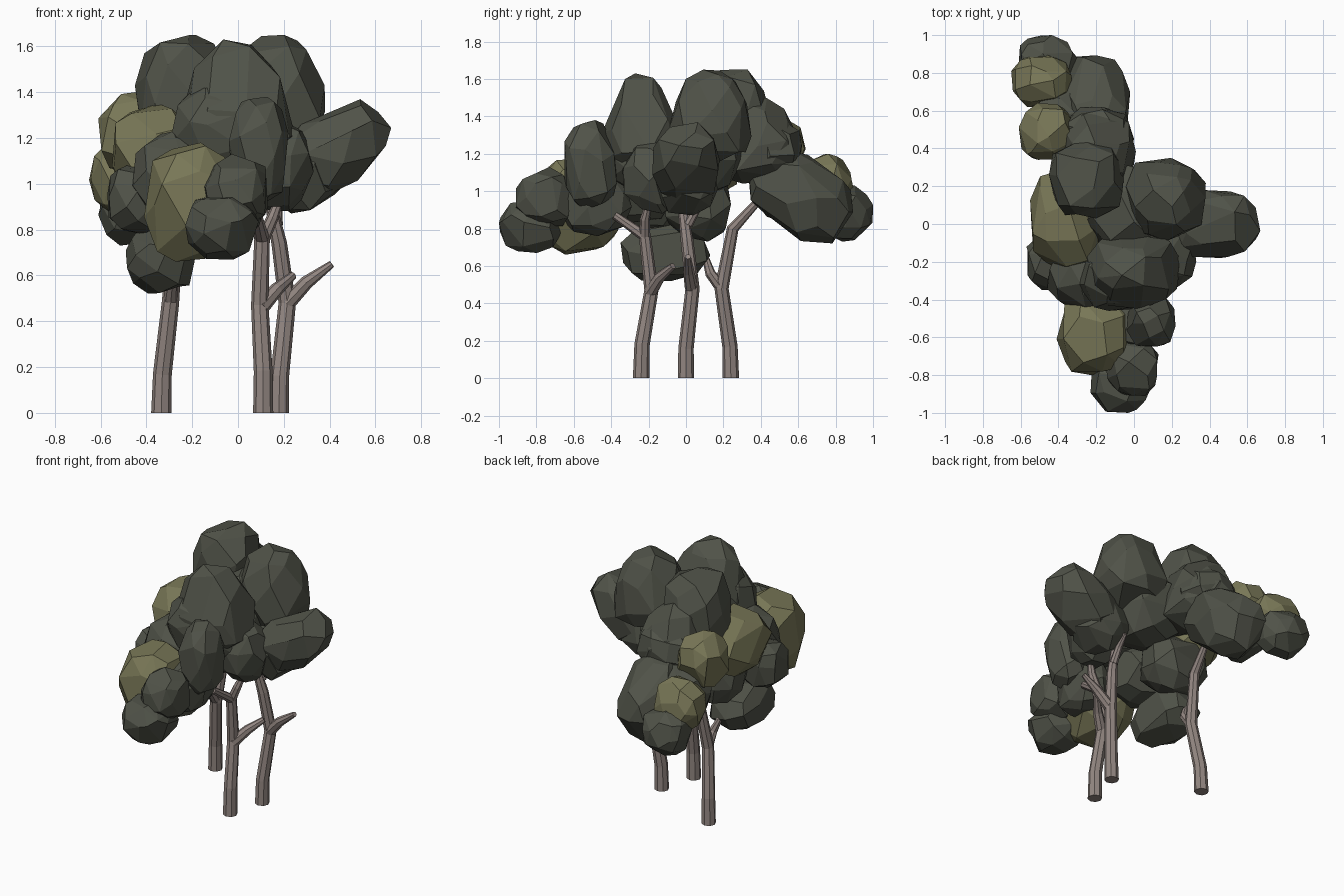
import bpy, bmesh, random
from math import sin, cos, pi, sqrt, radians
from mathutils import Vector, Euler

if "Cube" in bpy.data.objects:
    bpy.data.objects.remove(bpy.data.objects["Cube"])

random.seed(11)


def material(name, rgb):
    m = bpy.data.materials.new(name)
    m.diffuse_color = (*rgb, 1)
    m.use_nodes = True
    m.node_tree.nodes["Principled BSDF"].inputs["Base Color"].default_value = m.diffuse_color
    return m


BARK = material("bark", (0.29, 0.24, 0.22))
DARK = material("dark_leaves", (0.08, 0.085, 0.065))
OLIVE = material("olive_leaves", (0.19, 0.185, 0.095))


def finish(bm, name, mat):
    bmesh.ops.recalc_face_normals(bm, faces=bm.faces)
    me = bpy.data.meshes.new(name)
    bm.to_mesh(me)
    bm.free()
    me.materials.append(mat)
    ob = bpy.data.objects.new(name, me)
    bpy.context.collection.objects.link(ob)


def tube(bm, path, sides=8):
    """Tapered faceted limb; path points are (x, y, z, radius)."""
    pts = [Vector(p[:3]) for p in path]
    rings = []
    for i, p in enumerate(pts):
        d = (pts[min(i + 1, len(pts) - 1)] - pts[max(i - 1, 0)]).normalized()
        if p.z == 0:
            d = Vector((0, 0, 1))
        u = Vector((0, 1, 0)).cross(d).normalized()
        v = d.cross(u)
        r = path[i][3]
        rings.append([bm.verts.new(p + r * (u * cos(2 * pi * k / sides) + v * sin(2 * pi * k / sides)))
                      for k in range(sides)])
    for a, b in zip(rings, rings[1:]):
        for k in range(sides):
            j = (k + 1) % sides
            bm.faces.new((a[k], a[j], b[j], b[k]))
    bm.faces.new(rings[0])
    bm.faces.new(rings[-1])


def tree(name, limbs):
    bm = bmesh.new()
    for limb in limbs:
        tube(bm, limb)
    finish(bm, name, BARK)


def clump(name, centre, size, mat=DARK, tilt=(0, 0, 0), taper=0.0, n=34):
    """Faceted leaf mass: hull of jittered, slightly boxy sphere points fitted to
    the given half sizes; taper narrows the top and widens the base."""
    pts = []
    for i in range(n):
        z = 1 - 2 * (i + 0.5) / n
        a = i * 2.39996 + random.uniform(-0.3, 0.3)
        r = sqrt(1 - z * z)
        pts.append(Vector((r * cos(a), r * sin(a), z)) * random.uniform(0.95, 1.1))
    spin = Euler([random.uniform(0, 6) for _ in range(3)])
    for p in pts:
        p.rotate(spin)
        for k in range(3):
            p[k] = (1 if p[k] > 0 else -1) * abs(p[k]) ** 0.85
        p.x *= 1 - taper * p.z
        p.y *= 1 - taper * p.z
    lo = [min(p[k] for p in pts) for k in range(3)]
    hi = [max(p[k] for p in pts) for k in range(3)]
    rot = Euler([radians(t) for t in tilt])
    bm = bmesh.new()
    for p in pts:
        q = Vector([((p[k] - lo[k]) / (hi[k] - lo[k]) * 2 - 1) * size[k] for k in range(3)])
        q.rotate(rot)
        bm.verts.new(q + Vector(centre))
    bmesh.ops.convex_hull(bm, input=bm.verts)
    loose = [v for v in bm.verts if not v.link_faces]
    bmesh.ops.delete(bm, geom=loose, context='VERTS')
    bmesh.ops.dissolve_limit(bm, angle_limit=radians(16), verts=bm.verts, edges=bm.edges)
    finish(bm, name, mat)


# Three forked trunks
tree("trunk_back_left", [
    [(-.335, .24, 0, .044), (-.33, .235, .17, .041), (-.295, .19, .48, .038),
     (-.27, .25, .8, .032), (-.25, .37, .93, .022)],
    [(-.295, .2, .47, .034), (-.29, .13, .56, .028), (-.33, .1, .66, .016)]])
tree("trunk_front", [
    [(.11, -.24, 0, .044), (.11, -.235, .18, .041), (.095, -.185, .47, .038),
     (.105, -.22, .76, .034), (.08, -.38, .87, .022)],
    [(.1, -.19, .46, .036), (.17, -.14, .54, .03), (.24, -.07, .6, .018)],
    [(.105, -.22, .75, .03), (.15, -.22, .85, .026), (.18, -.2, .93, .018)]])
tree("trunk_right", [
    [(.178, 0, 0, .044), (.182, 0, .16, .041), (.215, .035, .48, .038),
     (.18, .005, .74, .034), (.14, -.02, .92, .024)],
    [(.215, .03, .48, .036), (.3, .015, .57, .03), (.41, .01, .65, .016)],
    [(.17, .01, .82, .026), (.17, .06, .91, .022), (.18, .13, .97, .014)]])

# Crown
clump("crown_right_top", (.16, .13, 1.39), (.22, .22, .26), taper=.2)
clump("crown_centre_top", (0, -.23, 1.35), (.25, .22, .28), taper=.3)
clump("crown_centre_front", (-.06, -.29, 1.22), (.24, .17, .21))
clump("crown_left_top", (-.25, .24, 1.39), (.2, .21, .26))
clump("crown_back_top", (-.2, .37, 1.27), (.21, .25, .23), taper=.25)
clump("crown_back_edge", (-.19, .47, 1.22), (.19, .15, .16))
clump("crown_middle", (-.02, .06, 1.22), (.24, .25, .24))

# Right-hand mass reaching sideways
clump("right_clump", (.42, 0, 1.15), (.26, .18, .17), tilt=(0, -33, 0))
clump("right_low_clump", (.27, 0, 1.06), (.17, .17, .18), tilt=(0, -20, 0))
clump("right_inner_clump", (.18, -.17, 1.08), (.15, .17, .2))

# Back mass
clump("back_clump", (-.21, .61, .98), (.19, .29, .2), tilt=(-35, 0, 0))
clump("back_end_clump", (-.45, .86, .88), (.16, .14, .15))
clump("back_low_olive_clump", (-.49, .76, 1.03), (.16, .14, .17), OLIVE)
clump("back_high_olive_clump", (-.46, .49, 1.22), (.15, .15, .18), OLIVE)
clump("back_inner_clump", (-.38, .57, 1.0), (.16, .19, .18))

# Left mass
clump("left_olive_clump", (-.37, .03, 1.14), (.18, .26, .21), OLIVE)
clump("left_clump", (-.43, -.2, .93), (.14, .15, .15))
clump("left_low_clump", (-.34, -.11, .67), (.15, .24, .15))
clump("left_inner_clump", (-.25, .07, .92), (.2, .18, .19))
clump("left_front_clump", (-.25, -.27, 1.03), (.21, .19, .2))

# Front mass
clump("front_olive_clump", (-.2, -.57, .92), (.21, .23, .26), OLIVE)
clump("front_tall_clump", (.09, -.51, 1.14), (.13, .14, .24))
clump("front_upper_clump", (-.01, -.75, .97), (.14, .16, .16))
clump("front_end_clump", (-.07, -.83, .81), (.16, .17, .14))
clump("front_inner_clump", (-.02, -.48, .93), (.14, .19, .17))
